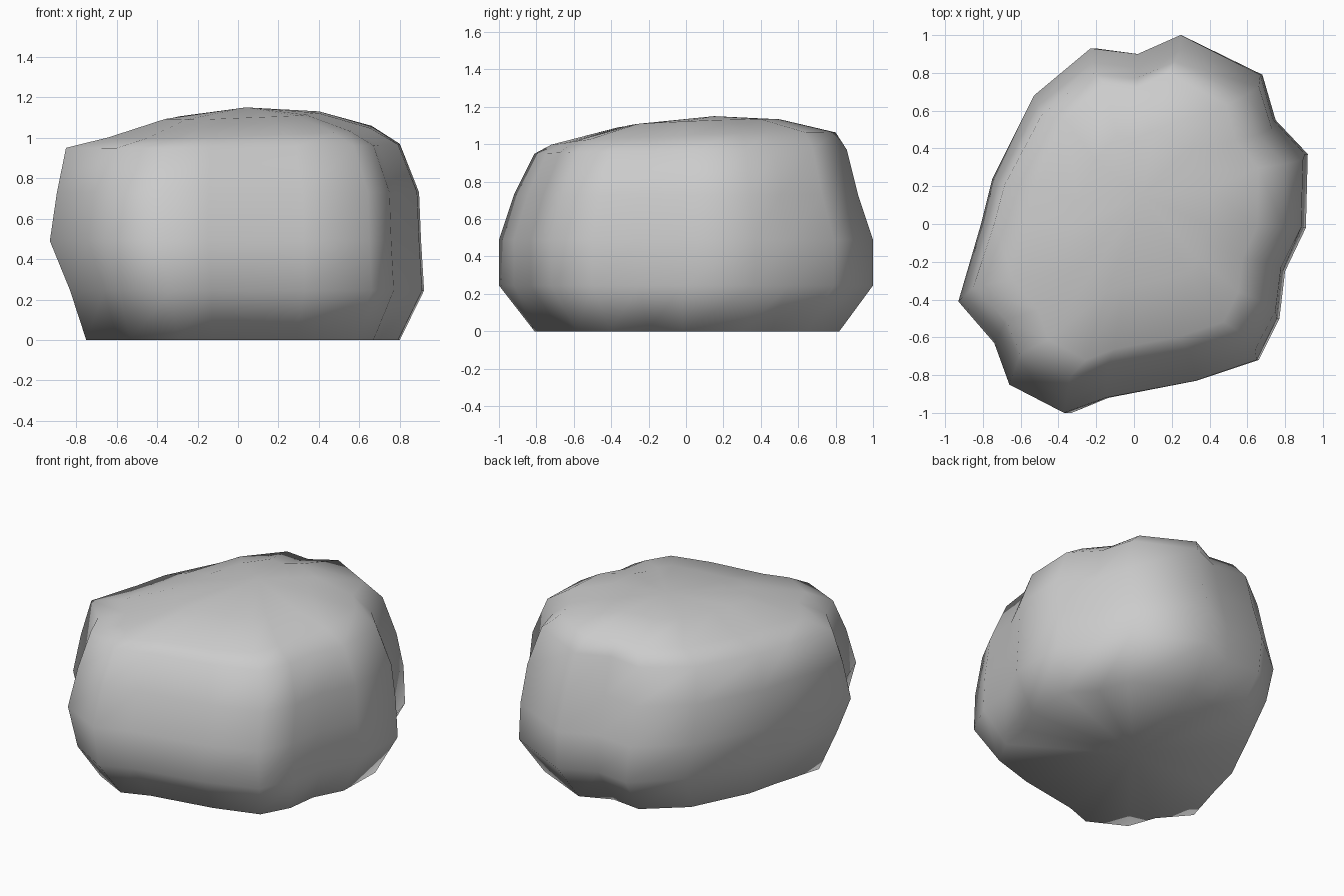
import bpy, bmesh

if "Cube" in bpy.data.objects:
    bpy.data.objects.remove(bpy.data.objects["Cube"])

# Plan outline of the boulder, counter-clockwise from the back
outline = [(0.25, 1.0), (0.02, 0.90), (-0.23, 0.93), (-0.53, 0.68), (-0.75, 0.24),
           (-0.81, 0.0), (-0.93, -0.41), (-0.74, -0.63), (-0.66, -0.85), (-0.37, -1.0),
           (-0.15, -0.92), (0.33, -0.83), (0.66, -0.72), (0.77, -0.50), (0.80, -0.25),
           (0.91, -0.02), (0.92, 0.37), (0.75, 0.55), (0.68, 0.79)]

# Levels: height, reach to left, right, front and back, tilt of the level
levels = [(0.0, 0.75, 0.80, 0.81, 0.82, 0),
          (0.245, 0.83, 0.92, 1.0, 1.0, 0),
          (0.49, 0.93, 0.905, 1.0, 1.0, 0),
          (0.73, 0.895, 0.895, 0.92, 0.92, 0),
          (0.96, 0.85, 0.80, 0.81, 0.86, 0.01),
          (1.03, 0.64, 0.66, 0.72, 0.80, 0.035),
          (1.11, 0.36, 0.40, 0.36, 0.50, 0.04)]

bm = bmesh.new()
rings = []
for z, left, right, front, back, tilt in levels:
    ring = []
    for px, py in outline:
        x = px * (right / 0.92 if px > 0 else left / 0.93)
        y = py * (back if py > 0 else front)
        ring.append(bm.verts.new((x, y, z + tilt * (0.8 * x + y))))
    rings.append(ring)

# Sides and sloping crown
n = len(outline)
for a, b in zip(rings, rings[1:]):
    for i in range(n):
        j = (i + 1) % n
        bm.faces.new((a[i], a[j], b[j], b[i]))

# Flat underside and top cap, both fanned from a centre point
for ring, centre in ((rings[0], (0, 0, 0)), (rings[-1], (0.04, 0.15, 1.15))):
    c = bm.verts.new(centre)
    for i in range(n):
        bm.faces.new((ring[i], ring[(i + 1) % n], c))

bmesh.ops.recalc_face_normals(bm, faces=bm.faces)
for f in bm.faces:
    f.smooth = True
mesh = bpy.data.meshes.new("boulder")
bm.to_mesh(mesh)
bm.free()
bpy.context.collection.objects.link(bpy.data.objects.new("boulder", mesh))
